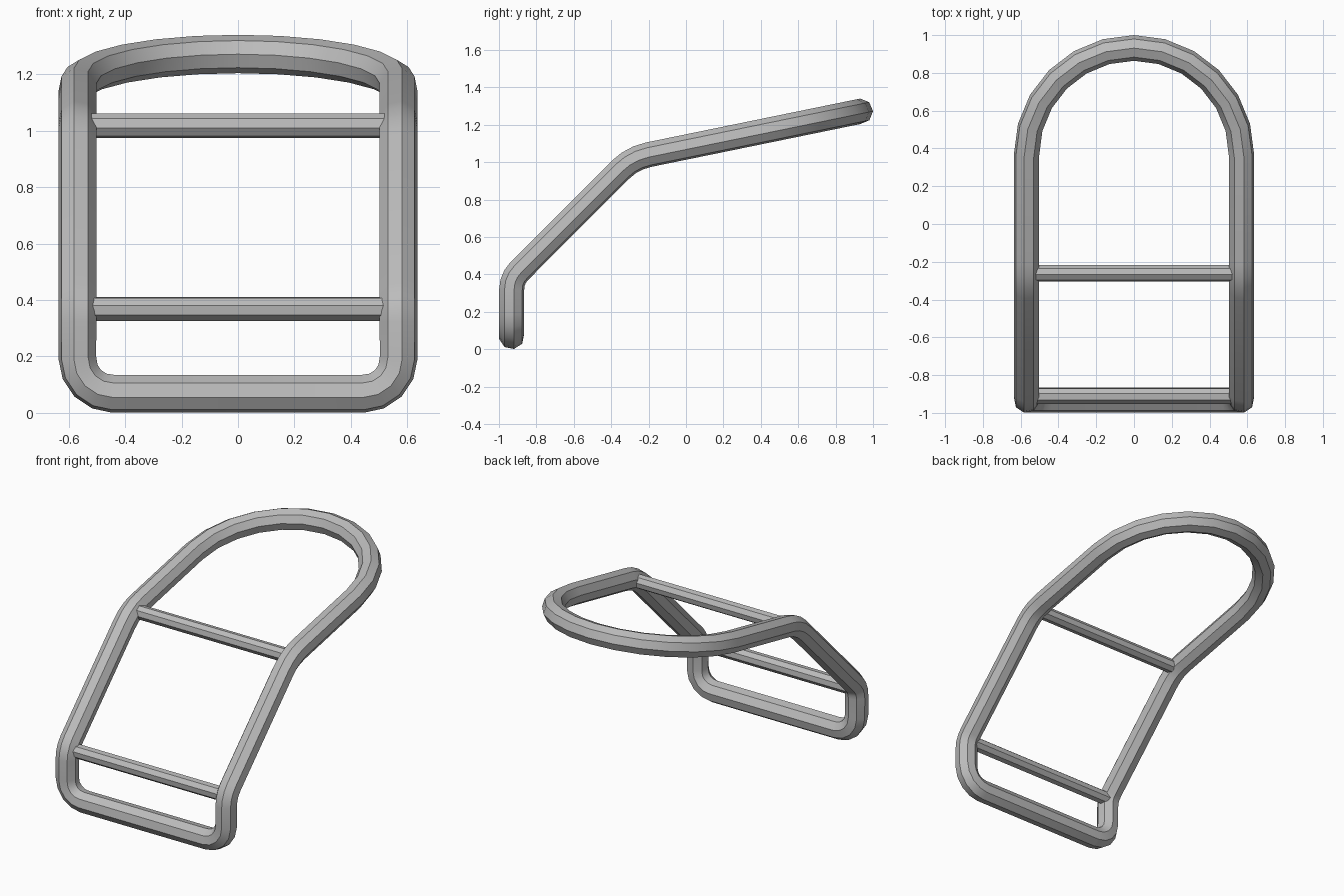
import bpy, bmesh, math
from mathutils import Vector

cube = bpy.data.objects.get("Cube")
if cube:
    bpy.data.objects.remove(cube, do_unlink=True)

grey = bpy.data.materials.new("plain grey")
grey.use_nodes = True
colour = (0.5, 0.5, 0.5, 1)
grey.diffuse_color = colour
grey.node_tree.nodes["Principled BSDF"].inputs["Base Color"].default_value = colour

SIDES = 8
TUBE_R = 0.068
HALF_W = 0.569      # rail centre line
FRONT_Y = -0.932
SLOPE = 0.205       # rise of the upper section


def finish(obj):
    obj.data.materials.append(grey)
    bpy.ops.object.select_all(action='DESELECT')
    obj.select_set(True)
    bpy.context.view_layer.objects.active = obj
    bpy.ops.object.shade_smooth_by_angle(angle=math.radians(30))


def new_object(name, bm):
    bmesh.ops.recalc_face_normals(bm, faces=bm.faces)
    mesh = bpy.data.meshes.new(name)
    bm.to_mesh(mesh)
    bm.free()
    obj = bpy.data.objects.new(name, mesh)
    bpy.context.collection.objects.link(obj)
    return obj


def bend(corner, d_in, d_out, size, steps=3):
    """Rounded corner in the side profile."""
    a = corner - d_in.normalized() * size
    b = corner + d_out.normalized() * size
    return [a * (1 - t) ** 2 + corner * 2 * t * (1 - t) + b * t * t
            for t in (i / steps for i in range(steps + 1))]


def bridge(bm, rings):
    for r0, r1 in zip(rings, rings[1:]):
        for i in range(SIDES):
            j = (i + 1) % SIDES
            bm.faces.new((r0[i], r0[j], r1[j], r1[i]))


# Half of the frame centre line, from the bottom middle to the arch tip,
# stored as (point, surface normal or None)
front = Vector((0, -1, 0))
up = Vector((0, 0, 1))
diagonal = Vector((0, 1, 1))
rise = Vector((0, 1, SLOPE))
arch_normal = Vector((0, -SLOPE, 1)).normalized()

path = [(Vector((0, FRONT_Y, 0.068)), front)]
corner_r = 0.125
for i in range(5):
    a = math.radians(-90 + 22.5 * i)
    path.append((Vector((HALF_W - corner_r + corner_r * math.cos(a), FRONT_Y,
                         0.068 + corner_r + corner_r * math.sin(a))), front))
path += [(p, None) for p in bend(Vector((HALF_W, FRONT_Y, 0.377)), up, diagonal, 0.058)]
path += [(p, None) for p in bend(Vector((HALF_W, -0.288, 1.022)), diagonal, rise, 0.09)]
for i in range(13 // 2 + 1):
    a = math.radians(15 * i)
    y = 0.365 + 0.567 * math.sin(a)
    path.append((Vector((HALF_W * math.cos(a) if i < 6 else 0, y, 1.081 + SLOPE * y)), arch_normal))

# Sweep the octagonal section along the half path
bm = bmesh.new()
rings = []
last = len(path) - 1
for k, (p, n) in enumerate(path):
    if k == 0:
        t = Vector((1, 0, 0))
    elif k == last:
        t = Vector((-1, 0, 0))
    else:
        t = ((p - path[k - 1][0]).normalized() + (path[k + 1][0] - p).normalized()).normalized()
    if n is None:
        n = Vector((0, -t.z, t.y)).normalized()
    inward = n.cross(t).normalized()
    ring = []
    for i in range(SIDES):
        a = math.radians(34 + 45 * i)
        ring.append(bm.verts.new(p + TUBE_R * (n * math.cos(a) + inward * math.sin(a))))
    rings.append(ring)
bridge(bm, rings)
frame = new_object("tube_frame", bm)
mirror = frame.modifiers.new("Mirror", 'MIRROR')
mirror.use_axis[0] = True
mirror.merge_threshold = 0.001
bpy.context.view_layer.objects.active = frame
bpy.ops.object.modifier_apply(modifier=mirror.name)
finish(frame)


# Crossbars joining the two rails
def crossbar(name, y, z, turn, radius=0.044, half=0.55):
    bm = bmesh.new()
    rings = []
    for x in (-half, half):
        angles = [math.radians(turn + 45 * i) for i in range(SIDES)]
        rings.append([bm.verts.new((x, y - radius * math.cos(a), z + radius * math.sin(a)))
                      for a in angles])
    bridge(bm, rings)
    for ring in rings:
        bm.faces.new(ring)
    finish(new_object(name, bm))


crossbar("upper_crossbar", -0.26, 1.018, -11)
crossbar("lower_crossbar", -0.91, 0.368, 16)
